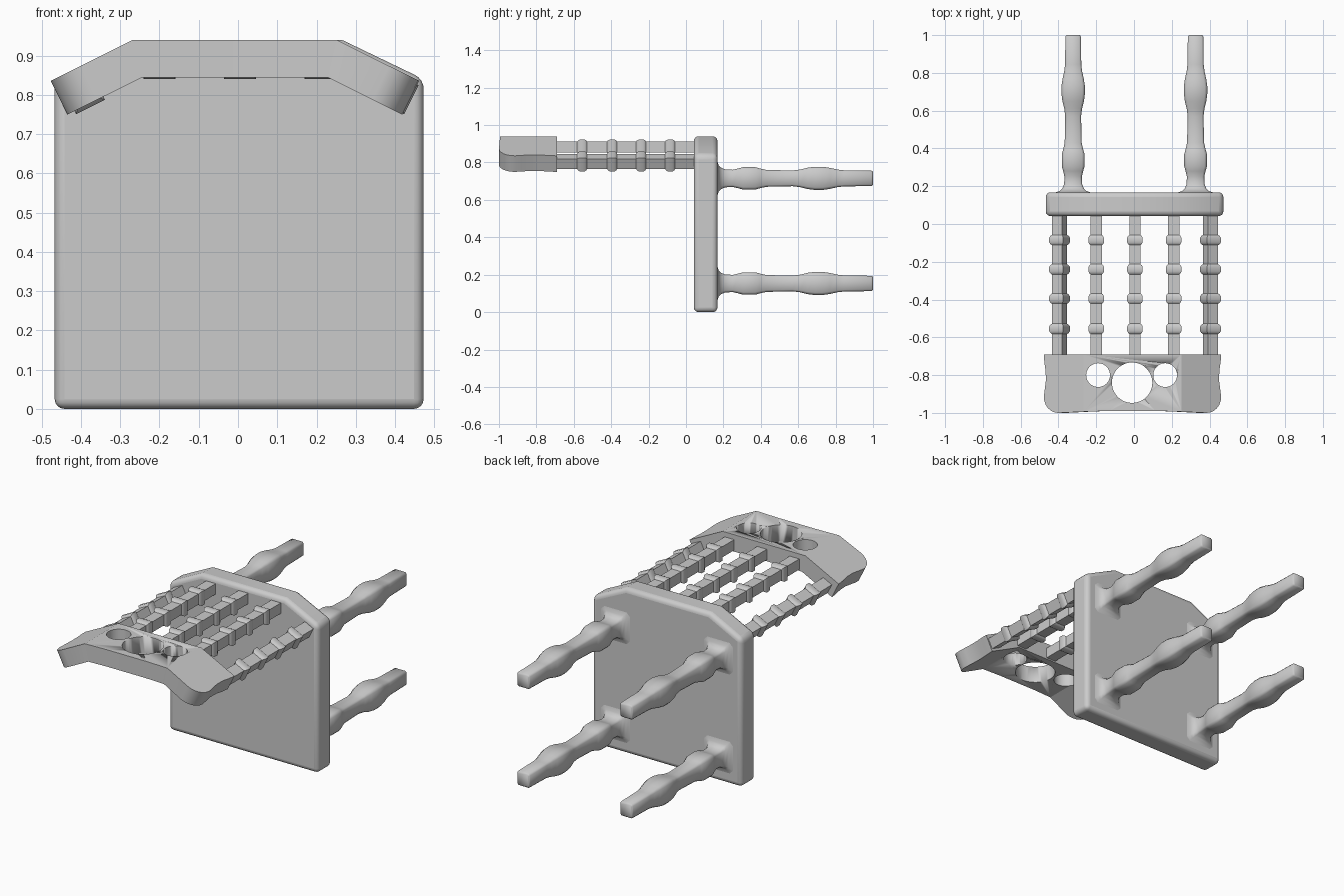
import bpy, bmesh
from math import sin, cos, tan, radians, pi

if "Cube" in bpy.data.objects:
    bpy.data.objects.remove(bpy.data.objects["Cube"])


def finish(bm, name, angle=30):
    bmesh.ops.recalc_face_normals(bm, faces=bm.faces)
    mesh = bpy.data.meshes.new(name)
    bm.to_mesh(mesh)
    bm.free()
    ob = bpy.data.objects.new(name, mesh)
    bpy.context.collection.objects.link(ob)
    bpy.ops.object.select_all(action='DESELECT')
    ob.select_set(True)
    bpy.context.view_layer.objects.active = ob
    bpy.ops.object.shade_smooth_by_angle(angle=radians(angle))
    return ob


def prism(points, direction):
    """Extrude a closed outline of 3D points along a direction."""
    bm = bmesh.new()
    face = bm.faces.new([bm.verts.new(p) for p in points])
    res = bmesh.ops.extrude_face_region(bm, geom=[face])
    verts = [v for v in res['geom'] if isinstance(v, bmesh.types.BMVert)]
    bmesh.ops.translate(bm, verts=verts, vec=direction)
    return bm


def post(name, cx, cz, section, profile, tilt=0, angle=30):
    """Loft a square-ish section along y; profile holds (y, half size)."""
    bm = bmesh.new()
    c, s = cos(tilt), sin(tilt)
    rings = [[bm.verts.new((cx + r * (a * c - b * s), y, cz + r * (a * s + b * c)))
              for a, b in section] for y, r in profile]
    n = len(section)
    for r0, r1 in zip(rings, rings[1:]):
        for i in range(n):
            bm.faces.new((r0[i], r0[(i + 1) % n], r1[(i + 1) % n], r1[i]))
    bm.faces.new(rings[0])
    bm.faces.new(rings[-1])
    return finish(bm, name, angle)


# Seat: slab with two clipped corners and rounded edges
outline = [(-0.467, 0), (0.473, 0), (0.473, 0.84), (0.265, 0.94), (-0.265, 0.94), (-0.467, 0.84)]
seat = finish(prism([(x, 0.042, z) for x, z in outline], (0, 0.126, 0)), "seat", 40)
bev = seat.modifiers.new("round", 'BEVEL')
bev.width = 0.025
bev.segments = 4

# Turned legs with a chamfered square section, flared at the seat
k = 0.78
chamfered = [(1, -k), (1, k), (k, 1), (-k, 1), (-1, k), (-1, -k), (-k, -1), (k, -1)]
leg_profile = [(0.15, 0.095), (0.168, 0.09), (0.175, 0.07), (0.188, 0.057), (0.21, 0.048),
               (0.25, 0.046), (0.28, 0.053), (0.305, 0.06), (0.37, 0.06), (0.395, 0.053),
               (0.43, 0.045), (0.57, 0.042), (0.61, 0.047), (0.65, 0.057), (0.69, 0.062),
               (0.73, 0.062), (0.77, 0.056), (0.81, 0.047), (0.845, 0.043), (0.992, 0.041),
               (1.0, 0.035)]
for x in (-0.322, 0.326):
    for z, label in ((0.153, "front_leg"), (0.715, "back_leg")):
        post(label, x, z, chamfered, leg_profile, angle=50)

# Back spindles: square bars with four raised collars
square = [(1, -1), (1, 1), (-1, 1), (-1, -1)]
spindle_profile = [(0.06, 0.03)]
for y in (-0.085, -0.24, -0.395, -0.555):
    for dy, r in ((0.027, 0.03), (0.022, 0.036), (0.012, 0.041),
                  (-0.012, 0.041), (-0.022, 0.036), (-0.027, 0.03)):
        spindle_profile.append((y + dy, r))
spindle_profile.append((-0.70, 0.03))
fold = radians(26.5)
for x, z, tilt in ((-0.394, 0.806, fold), (-0.2, 0.882, 0), (0.005, 0.882, 0),
                   (0.21, 0.882, 0), (0.405, 0.806, -fold)):
    post("spindle", x, z, square, spindle_profile, tilt)

# Head rail: flat plate outline, folded down at both sides
F, L, H, CX, TOP = 0.26, 0.494, 0.096, -0.008, 0.94
half = [(L, -0.69), (L - 0.003, -0.73), (L - 0.011, -0.78), (L - 0.012, -0.83),
        (L - 0.005, -0.88), (L, -0.915)]
half += [(L - 0.085 + 0.085 * cos(a), -0.915 - 0.085 * sin(a))
         for a in (pi / 12 * i for i in range(1, 7))]
half += [(0.26, -0.994), (0.12, -0.989)]
plate = half + [(-u, y) for u, y in reversed(half)]
bm = prism([(u, y, 0) for u, y in plate], (0, 0, -H))
for side in (-F, F):
    bmesh.ops.bisect_plane(bm, geom=bm.verts[:] + bm.edges[:] + bm.faces[:],
                           plane_co=(side, 0, 0), plane_no=(1, 0, 0))
for v in bm.verts:
    u, y, t = v.co
    sign = 1 if u > 0 else -1
    d = abs(u) - F
    if abs(d) < 1e-4:
        u = sign * (F + t * tan(fold / 2))
    elif d > 0:
        u = sign * (F + d * cos(fold) + t * sin(fold))
        t = -d * sin(fold) + t * cos(fold)
    v.co = (u + CX, y, t + TOP)
rail = finish(bm, "head_rail", 20)

# Round holes through the head rail
for x, y, r in ((-0.01, -0.84, 0.107), (-0.19, -0.80, 0.063), (0.165, -0.80, 0.063)):
    bm = bmesh.new()
    bmesh.ops.create_cone(bm, cap_ends=True, segments=48, radius1=r, radius2=r, depth=0.5)
    bmesh.ops.translate(bm, verts=bm.verts, vec=(x, y, 0.88))
    cutter = finish(bm, "hole_cutter")
    cutter.hide_render = True
    cutter.display_type = 'WIRE'
    cut = rail.modifiers.new("hole", 'BOOLEAN')
    cut.operation = 'DIFFERENCE'
    cut.solver = 'EXACT'
    cut.object = cutter
